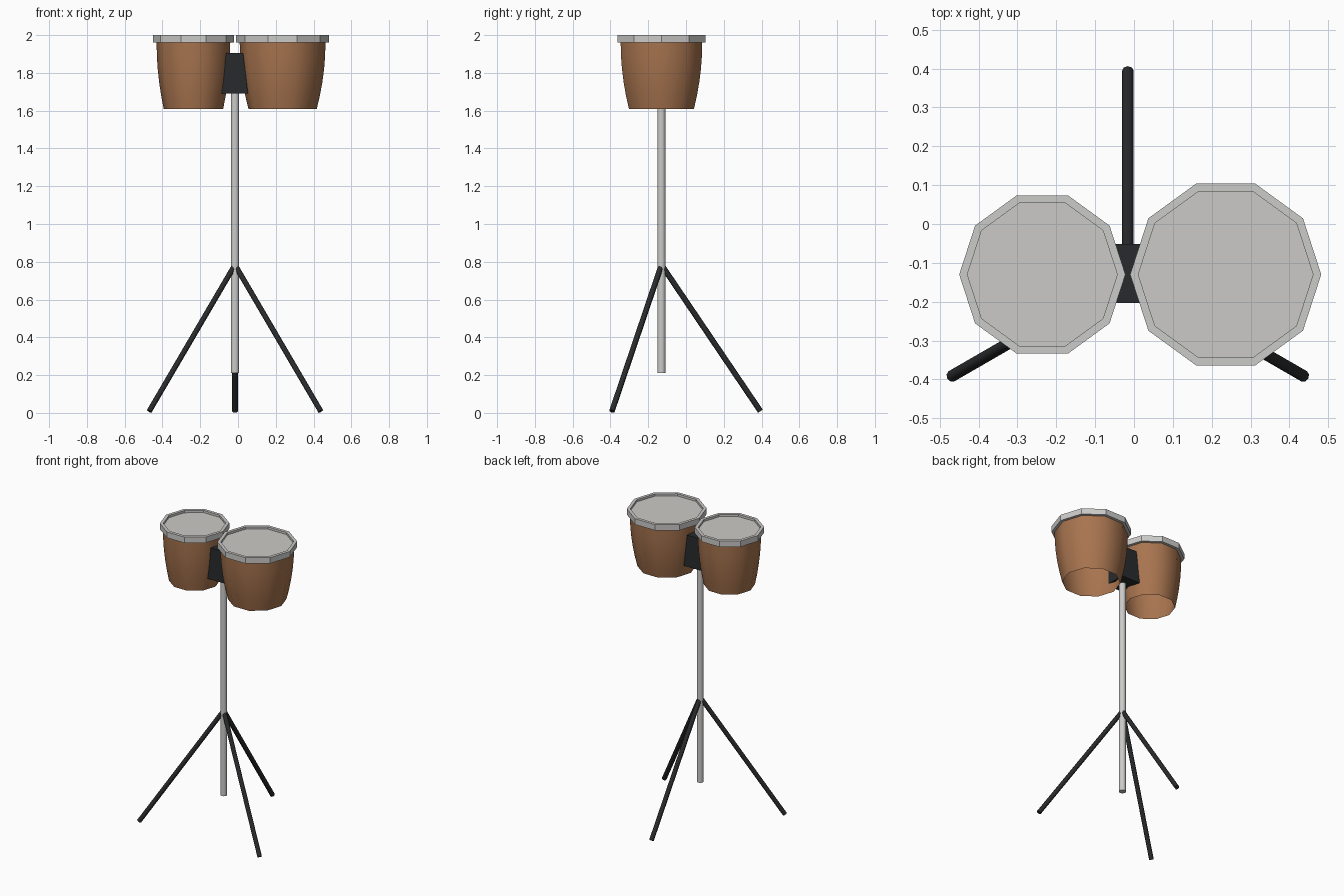
import bpy, bmesh, math
from mathutils import Vector

if "Cube" in bpy.data.objects:
    bpy.data.objects.remove(bpy.data.objects["Cube"])

CX, CY = -0.016, -0.13      # stand axis
DRUM_X = 0.236


def material(name, rgb):
    m = bpy.data.materials.new(name)
    m.diffuse_color = (*rgb, 1)
    m.use_nodes = True
    m.node_tree.nodes["Principled BSDF"].inputs["Base Color"].default_value = m.diffuse_color
    return m


WOOD = material("brown_wood", (0.39, 0.175, 0.078))
METAL = material("light_metal", (0.60, 0.595, 0.585))
SKIN = material("drum_skin", (0.60, 0.59, 0.57))
BLACK = material("black_metal", (0.022, 0.023, 0.025))


def finish(name, bm, mat, smooth=None):
    me = bpy.data.meshes.new(name)
    bm.to_mesh(me)
    bm.free()
    ob = bpy.data.objects.new(name, me)
    bpy.context.collection.objects.link(ob)
    me.materials.append(mat)
    if smooth:
        bpy.ops.object.select_all(action='DESELECT')
        ob.select_set(True)
        bpy.context.view_layer.objects.active = ob
        bpy.ops.object.shade_smooth_by_angle(angle=math.radians(smooth))
    return ob


def lathe(name, x, y, profile, mat, sides=10, cap=False, smooth=None):
    """Revolve (radius, z) points, listed upward on the outside."""
    bm = bmesh.new()
    rings = [[bm.verts.new((x + r * math.cos(math.tau * i / sides),
                            y + r * math.sin(math.tau * i / sides), z))
              for i in range(sides)] for r, z in profile]
    for a, b in zip(rings, rings[1:]):
        for i in range(sides):
            j = (i + 1) % sides
            bm.faces.new((a[i], a[j], b[j], b[i]))
    if cap:
        bm.faces.new(rings[-1])
    return finish(name, bm, mat, smooth)


def rod(name, a, b, r, sides):
    """Capped cylinder between two points."""
    a, b = Vector(a), Vector(b)
    bm = bmesh.new()
    bmesh.ops.create_cone(bm, cap_ends=True, segments=sides,
                          radius1=r, radius2=r, depth=(b - a).length)
    q = (b - a).to_track_quat('Z', 'Y')
    for v in bm.verts:
        v.co = q @ v.co + (a + b) / 2
    return bm


# Drums: open-bottomed curved shell, overhanging rim, recessed skin
for side, x, rad in (("small", -DRUM_X, 0.214), ("large", DRUM_X, 0.246)):
    top, low, inner = rad - 0.019, rad * 0.736, rad - 0.021
    shell = [(low + (top - low) * (1 - (1 - t / 5) ** 2), 1.61 + 0.35 * t / 5)
             for t in range(6)]
    lathe(side + "_drum_shell", x, CY, shell, WOOD, smooth=50)
    lathe(side + "_drum_rim", x, CY,
          [(top - 0.002, 1.96), (rad, 1.96), (rad, 2.0), (inner, 2.0), (inner, 1.985)], METAL)
    lathe(side + "_drum_skin", x, CY, [(inner, 1.98), (inner, 1.985)], SKIN, cap=True)

# Bracket between the drums, narrower at the top
bm = bmesh.new()
bmesh.ops.create_cube(bm, size=1)
for v in bm.verts:
    up = v.co.z > 0
    v.co = (CX - 0.002 + math.copysign(0.045 if up else 0.071, v.co.x),
            CY + 0.003 + math.copysign(0.076, v.co.y), 1.905 if up else 1.69)
finish("bracket", bm, BLACK)

# Centre pole
finish("pole", rod("pole", (CX, CY, 0.21), (CX, CY, 1.75), 0.022, 10), METAL, 50)

# Three splayed legs
for i, deg in enumerate((90, 210, 330)):
    d = Vector((math.cos(math.radians(deg)), math.sin(math.radians(deg)), 0))
    base = Vector((CX, CY, 0))
    bm = rod("leg", base + d * 0.008 + Vector((0, 0, 0.772)),
             base + d * 0.524 + Vector((0, 0, 0.009)), 0.015, 8)
    finish("leg_%d" % (i + 1), bm, BLACK, 50)
